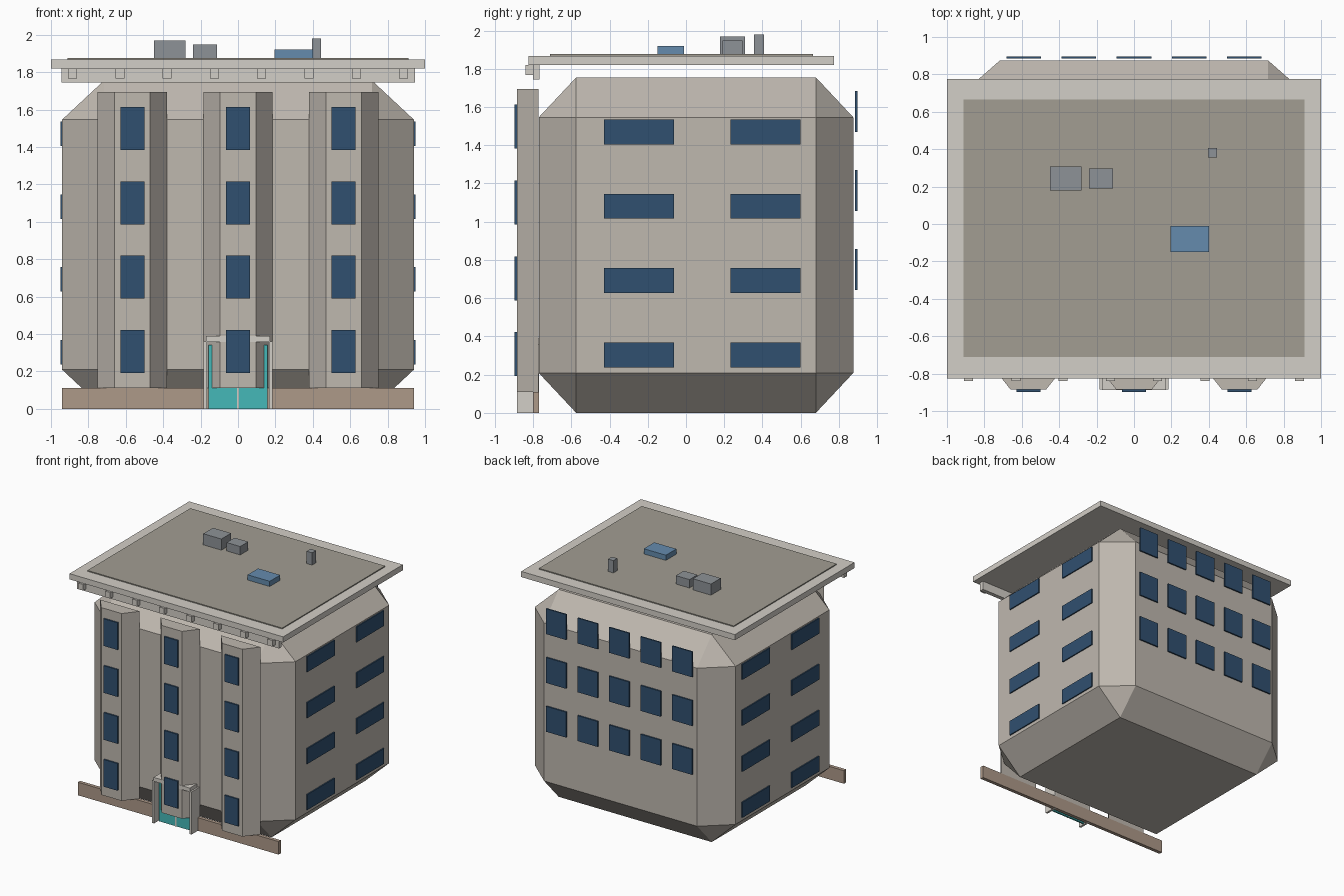
import bpy, bmesh

if "Cube" in bpy.data.objects:
    bpy.data.objects.remove(bpy.data.objects["Cube"])


def material(name, r, g, b):
    m = bpy.data.materials.new(name)
    m.diffuse_color = (r, g, b, 1)
    m.use_nodes = True
    m.node_tree.nodes["Principled BSDF"].inputs["Base Color"].default_value = m.diffuse_color
    return m


WALL = material("wall", 0.52, 0.48, 0.43)
TRIM = material("trim", 0.65, 0.62, 0.57)
GLASS = material("glass", 0.03, 0.08, 0.16)
DOOR = material("door_teal", 0.06, 0.48, 0.48)
STONE = material("plinth_stone", 0.42, 0.32, 0.25)
ROOF = material("roof_surface", 0.36, 0.34, 0.29)
METAL = material("metal", 0.27, 0.29, 0.31)
SKY = material("skylight_glass", 0.13, 0.26, 0.42)


def finish(bm, name, mat):
    bmesh.ops.recalc_face_normals(bm, faces=bm.faces)
    me = bpy.data.meshes.new(name)
    bm.to_mesh(me)
    bm.free()
    me.materials.append(mat)
    ob = bpy.data.objects.new(name, me)
    bpy.context.collection.objects.link(ob)
    return ob


def box(name, x, y, z, mat, bevel=0):
    """Box from (min, max) ranges; bevel is a fraction of the half size."""
    bm = bmesh.new()
    bmesh.ops.create_cube(bm, size=2)
    if bevel:
        bmesh.ops.bevel(bm, geom=bm.edges[:], offset=bevel, segments=1,
                        affect='EDGES', profile=0.5)
    for v in bm.verts:
        for i, (lo, hi) in enumerate((x, y, z)):
            v.co[i] = (lo + hi) / 2 + v.co[i] * (hi - lo) / 2
    return finish(bm, name, mat)


def around(c, w):
    return (c - w / 2, c + w / 2)


def prism(name, profile, z0, z1, mat):
    bm = bmesh.new()
    f = bm.faces.new([bm.verts.new((x, y, z0)) for x, y in profile])
    ext = bmesh.ops.extrude_face_region(bm, geom=[f])["geom"]
    for v in ext:
        if isinstance(v, bmesh.types.BMVert):
            v.co.z = z1
    # keep the bottom cap closed
    if not any(all(abs(v.co.z - z0) < 1e-6 for v in g.verts) for g in bm.faces):
        bm.faces.new([v for v in bm.verts if abs(v.co.z - z0) < 1e-6])
    return finish(bm, name, mat)


# Main block with wide chamfers on every edge
box("main_block", (-0.94, 0.94), (-0.77, 0.875), (0, 1.755), WALL, bevel=0.238)
box("plinth", (-0.94, 0.94), (-0.80, -0.77), (0, 0.11), STONE)

# Front bays with one window per floor
for cx in (-0.565, 0, 0.565):
    prism("front_bay", [(cx - 0.185, -0.772), (cx - 0.095, -0.885),
                        (cx + 0.095, -0.885), (cx + 0.185, -0.772)],
          0.11, 1.695, WALL)
    for i in range(4):
        box("bay_window", around(cx, 0.128), (-0.897, -0.882),
            around(0.307 + 0.397 * i, 0.23), GLASS)

# Side windows, both sides
for s in (-1, 1):
    for i in range(4):
        for cy in (-0.245, 0.415):
            box("side_window", around(s * 0.943, 0.014), around(cy, 0.366),
                around(0.303 + 0.389 * i, 0.13), GLASS)

# Back windows, three upper floors
for i in range(3):
    for j in range(5):
        box("back_window", around(0.295 * (j - 2), 0.186), (0.884, 0.896),
            around(0.75 + 0.413 * i, 0.215), GLASS)

# Entrance: door leaves, centre bar, side fins and canopy
for s in (-1, 1):
    box("door_leaf", around(s * 0.082, 0.152), (-0.83, -0.815), (0, 0.34), DOOR)
    box("entrance_fin", around(s * 0.176, 0.018), (-0.885, -0.77), (0, 0.36), TRIM)
box("door_bar", around(0, 0.012), (-0.834, -0.812), (0, 0.34), TRIM)
box("entrance_canopy", (-0.17, 0.17), (-0.887, -0.77), (0.357, 0.39), TRIM)

# Cornice band and brackets
box("cornice", (-0.945, 0.945), (-0.80, -0.765), (1.745, 1.82), TRIM)
for i in range(8):
    box("cornice_bracket", around(-0.885 + 0.2529 * i, 0.048), (-0.84, -0.80),
        (1.767, 1.819), TRIM)

# Overhanging roof
box("roof_slab", (-1, 1), (-0.825, 0.775), (1.82, 1.868), TRIM)
box("roof_surface", (-0.912, 0.912), (-0.712, 0.665), (1.86, 1.876), ROOF)

# Rooftop equipment
box("large_vent_unit", (-0.45, -0.28), (0.178, 0.308), (1.87, 1.97), METAL)
box("small_vent_unit", (-0.24, -0.112), (0.19, 0.296), (1.87, 1.947), METAL)
box("chimney", (0.395, 0.445), (0.355, 0.407), (1.87, 1.98), METAL)
box("skylight", (0.195, 0.402), (-0.15, -0.01), (1.87, 1.92), SKY)
